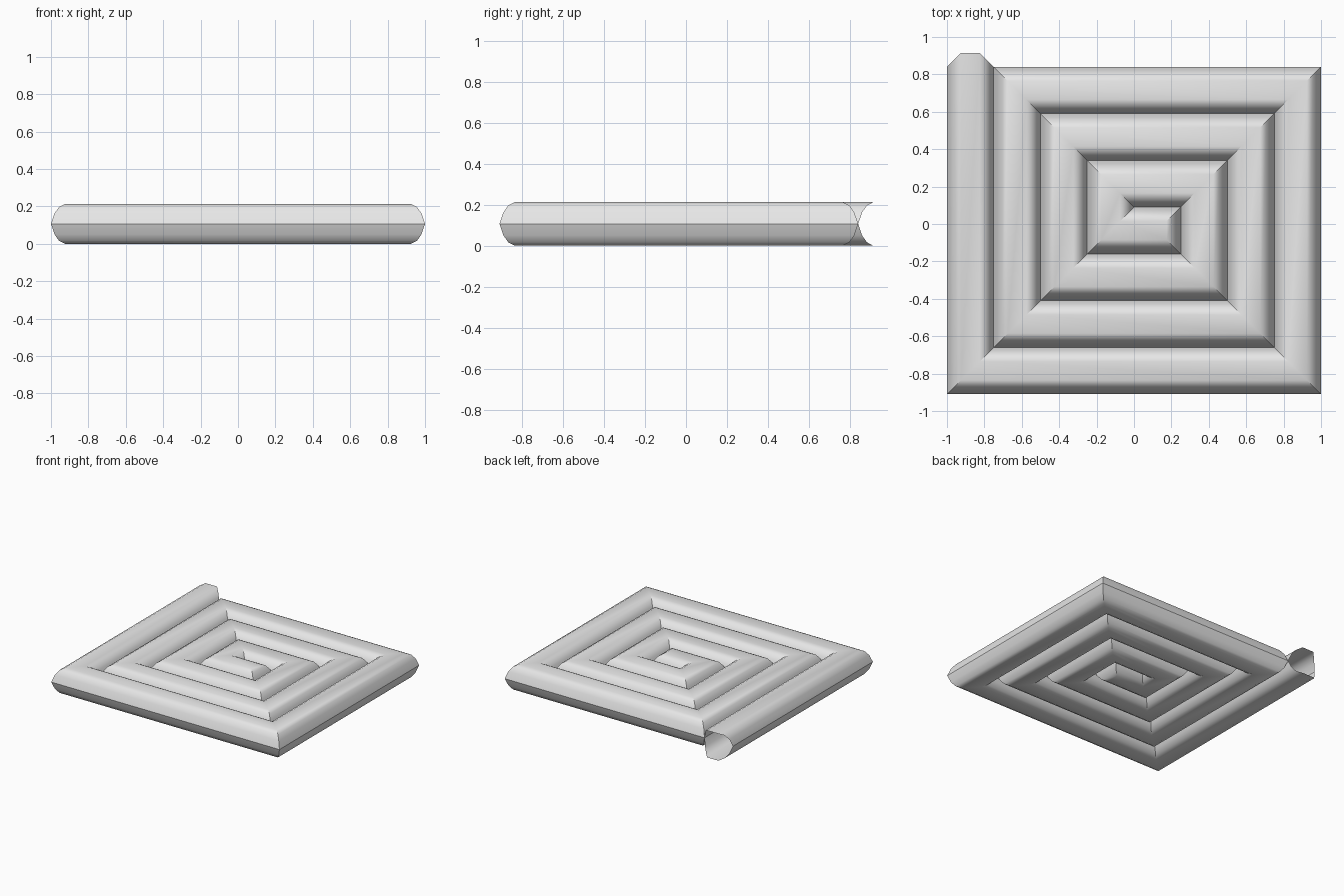
import bpy, bmesh, math
from mathutils import Vector

cube = bpy.data.objects.get("Cube")
if cube:
    bpy.data.objects.remove(cube)

HALF, MID, PITCH = 0.125, 0.1065, 0.25

# Tube section: flat top and bottom, bulging sides that meet in a crease
quarter = [(HALF, 0), (0.106, 0.056), (0.082, 0.09), (0.05, MID)]
upper = quarter + [(-o, z) for o, z in reversed(quarter)]
section = upper + [(-o, -z) for o, z in upper[1:-1]]
count = len(section)

# Square spiral path, from the open outer end to the closed centre
path = [Vector((-0.875, 0.84))]
for turn in range(4):
    inset = turn * PITCH
    left, right = -0.875 + inset, 0.875 - inset
    low, high = -0.785 + inset, 0.715 - inset
    path.append(Vector((left, low)))
    if turn < 3:
        path += [Vector((right, low)), Vector((right, high)),
                 Vector((left + PITCH, high))]
path.append(Vector((PITCH, path[-1].y)))

bm = bmesh.new()
rings = []
last = len(path) - 1
for i, p in enumerate(path):
    d_in = (p - path[i - 1]).normalized() if i else None
    d_out = (path[i + 1] - p).normalized() if i < last else None
    ring = []
    for o, z in section:
        q = p.copy()
        for d in (d_in, d_out):
            if d:
                q += o * Vector((-d.y, d.x))       # mitred corner
        if i in (0, last):
            q -= (HALF - abs(o)) * (d_in or d_out)  # hipped end
        ring.append(bm.verts.new((q.x, q.y, MID + z)))
    rings.append(ring)

# Tube walls
for a, b in zip(rings, rings[1:]):
    for k in range(count):
        n = (k + 1) % count
        bm.faces.new((a[k], a[n], b[n], b[k]))

# Hipped cap at the centre, joining the two sides level by level
cap = rings[-1]
half = count // 2
for k in list(range(half // 2)) + list(range(-(half // 2), 0)):
    a, b = k % count, (k + 1) % count
    a2, b2 = (half - k) % count, (half - k - 1) % count
    bm.faces.new((cap[a], cap[b], cap[b2], cap[a2]))

bmesh.ops.recalc_face_normals(bm, faces=bm.faces)
mesh = bpy.data.meshes.new("spiral_tube")
bm.to_mesh(mesh)
bm.free()

tube = bpy.data.objects.new("spiral_tube", mesh)
bpy.context.collection.objects.link(tube)

# Plain grey
grey = bpy.data.materials.new("light_grey")
grey.use_nodes = True
color = (0.8, 0.8, 0.8, 1)
grey.diffuse_color = color
grey.node_tree.nodes["Principled BSDF"].inputs["Base Color"].default_value = color
mesh.materials.append(grey)

bpy.ops.object.select_all(action="DESELECT")
tube.select_set(True)
bpy.context.view_layer.objects.active = tube
bpy.ops.object.shade_smooth_by_angle(angle=math.radians(30))
